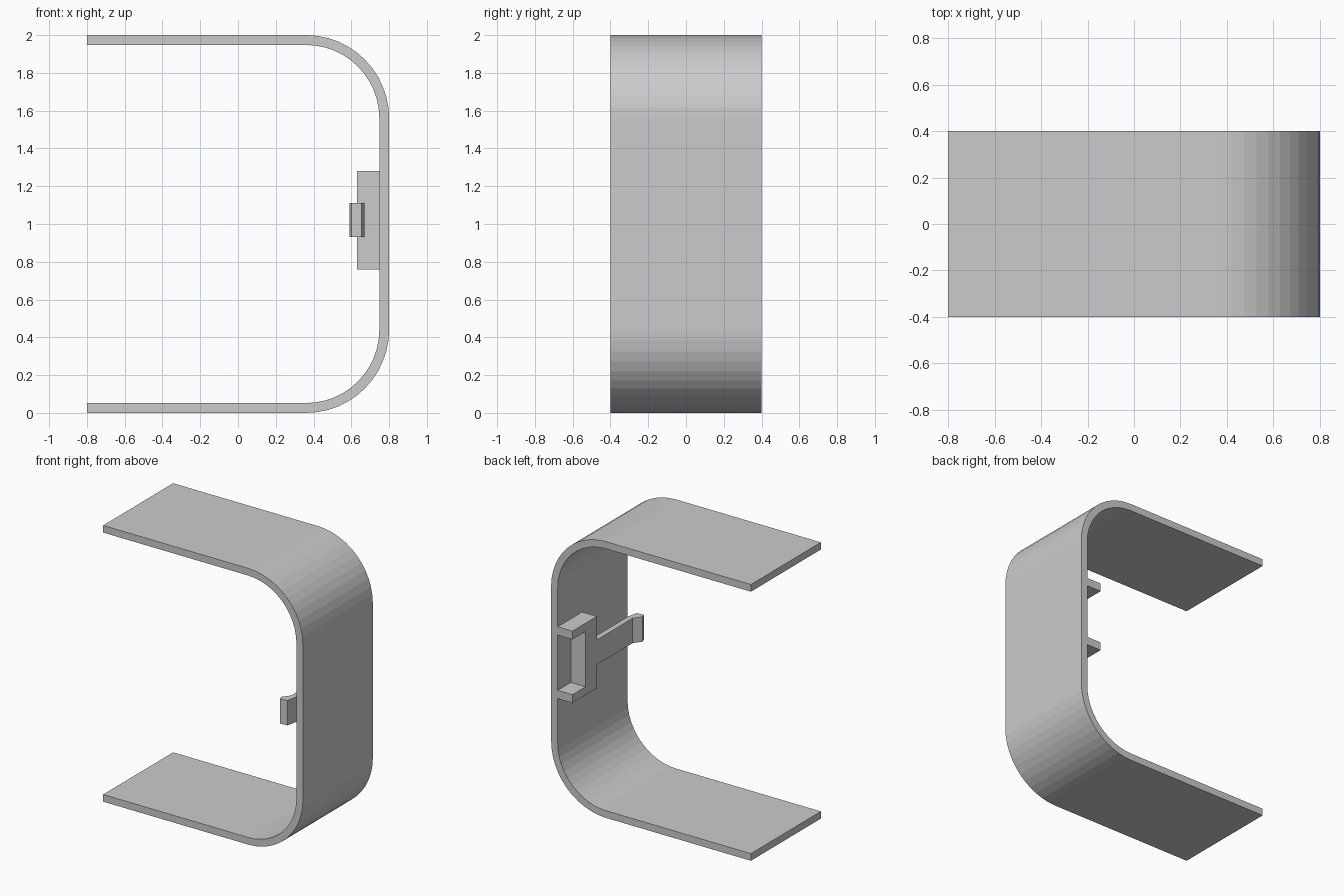
import bpy
import bmesh
from math import sin, cos, pi

cube = bpy.data.objects.get("Cube")
if cube:
    bpy.data.objects.remove(cube, do_unlink=True)

GREY = (0.6, 0.6, 0.6, 1.0)
grey = bpy.data.materials.new("plain_grey")
grey.use_nodes = True
grey.diffuse_color = GREY
grey.node_tree.nodes["Principled BSDF"].inputs["Base Color"].default_value = GREY


def extrude_profile(name, points, direction):
    """Fill a closed outline and extrude it along a direction."""
    bm = bmesh.new()
    face = bm.faces.new([bm.verts.new(p) for p in points])
    result = bmesh.ops.extrude_face_region(bm, geom=[face], use_keep_orig=True)
    verts = [v for v in result["geom"] if isinstance(v, bmesh.types.BMVert)]
    bmesh.ops.translate(bm, verts=verts, vec=direction)
    bmesh.ops.recalc_face_normals(bm, faces=bm.faces)
    mesh = bpy.data.meshes.new(name)
    bm.to_mesh(mesh)
    bm.free()
    mesh.materials.append(grey)
    obj = bpy.data.objects.new(name, mesh)
    bpy.context.collection.objects.link(obj)
    return obj


# Bent strip: two flanges joined to a web by rounded corners
END, BEND_X, RADIUS, THICK, HALF_W = -0.8, 0.36, 0.44, 0.052, 0.4
STEPS = 12


def strip_edge(radius):
    """One side of the strip, from the upper free end to the lower one."""
    arc = [(BEND_X + radius * sin(a), 2 - RADIUS + radius * cos(a))
           for a in (pi / 2 * i / STEPS for i in range(STEPS + 1))]
    upper = [(END, 2 - RADIUS + radius)] + arc
    return upper + [(x, 2 - z) for x, z in reversed(upper)]


outline = strip_edge(RADIUS) + strip_edge(RADIUS - THICK)[::-1]
extrude_profile("bent_strip", [(x, -HALF_W, z) for x, z in outline],
                (0, 2 * HALF_W, 0))

# Latch bracket: upright plate with a short prong at each end
LOW, HIGH, PRONG = 0.76, 1.28, 0.06
bracket = [(0.12, LOW), (0.4, LOW), (0.4, LOW + PRONG), (0.25, LOW + PRONG),
           (0.25, HIGH - PRONG), (0.4, HIGH - PRONG), (0.4, HIGH), (0.12, HIGH)]
extrude_profile("latch_bracket", [(0.63, y, z) for y, z in bracket],
                (0.12, 0, 0))

# Latch arm: thin bar ending in a small inward hook
arm = [(0.67, 0.12), (0.67, -0.3), (0.655, -0.37), (0.6, -0.375),
       (0.59, -0.345), (0.63, -0.29), (0.63, 0.12)]
extrude_profile("latch_arm", [(x, y, 0.93) for x, y in arm], (0, 0, 0.18))
